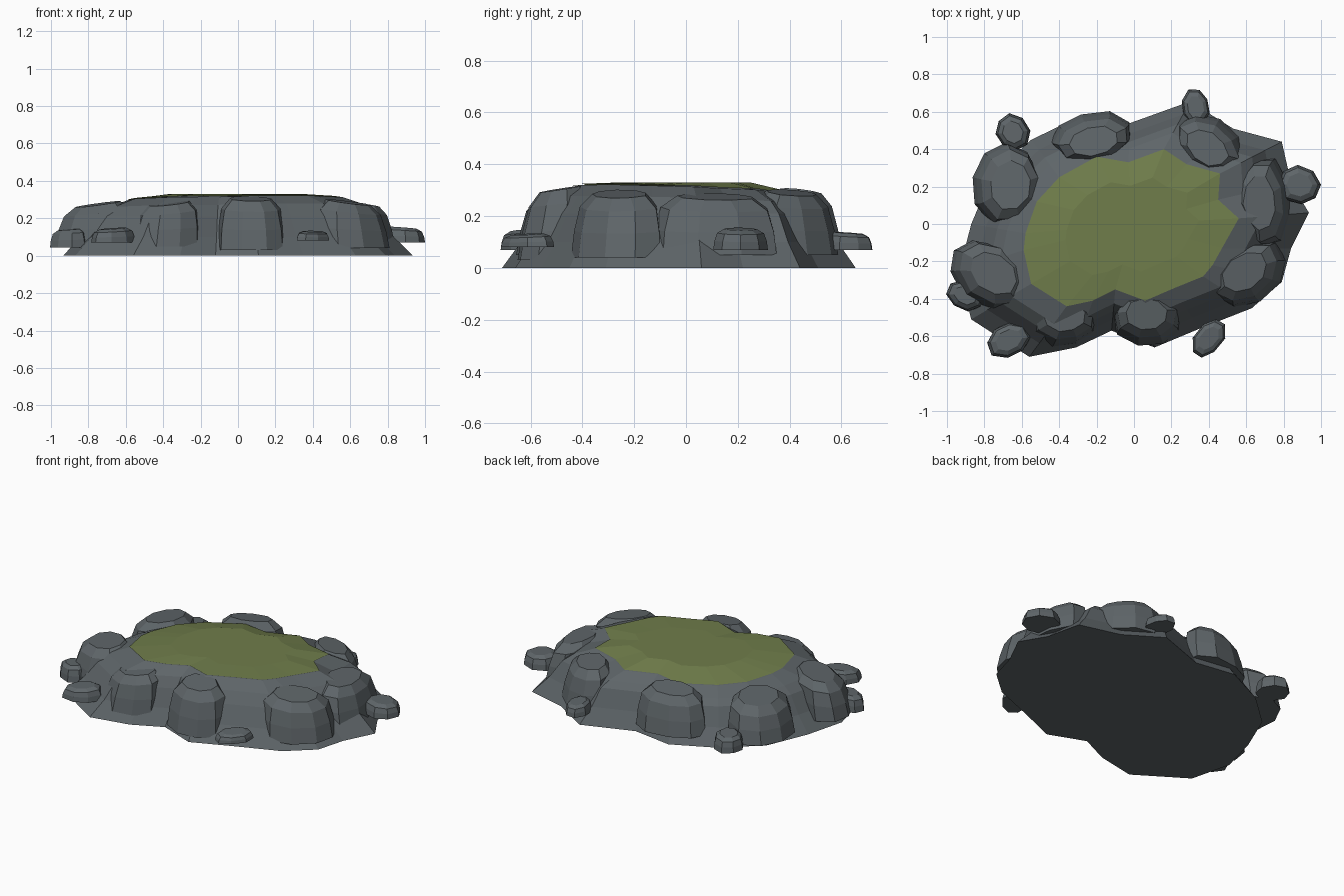
import bpy, bmesh, math, random
from mathutils import Vector

if "Cube" in bpy.data.objects:
    bpy.data.objects.remove(bpy.data.objects["Cube"])

random.seed(4)

def material(name, rgb):
    m = bpy.data.materials.new(name)
    m.diffuse_color = (*rgb, 1)
    m.use_nodes = True
    m.node_tree.nodes["Principled BSDF"].inputs["Base Color"].default_value = m.diffuse_color
    return m

rock = material("rock", (0.112, 0.13, 0.14))
grass = material("grass", (0.16, 0.205, 0.07))

def loft(name, rings, mat, tip=None, closed=True):
    """Skin a stack of rings; fan the top to a tip point or cap it flat."""
    bm = bmesh.new()
    vs = [[bm.verts.new(p) for p in r] for r in rings]
    n = len(rings[0])
    for a, b in zip(vs, vs[1:]):
        for i in range(n):
            j = (i + 1) % n
            bm.faces.new((a[i], a[j], b[j], b[i]))
    if closed:
        bm.faces.new(vs[0][::-1])
    if tip is None:
        bm.faces.new(vs[-1])
    else:
        t = bm.verts.new(tip)
        for i in range(n):
            bm.faces.new((vs[-1][i], vs[-1][(i + 1) % n], t))
    bmesh.ops.recalc_face_normals(bm, faces=bm.faces)
    me = bpy.data.meshes.new(name)
    bm.to_mesh(me)
    bm.free()
    me.materials.append(mat)
    ob = bpy.data.objects.new(name, me)
    bpy.context.collection.objects.link(ob)
    return ob

# outlines: foot of the mound and edge of the grass, matched point for point
foot = [(.935, .06), (.84, .22), (.79, .44), (.53, .51), (.30, .655), (-.02, .54),
        (-.28, .58), (-.55, .45), (-.76, .26), (-.87, 0), (-.935, -.25), (-.87, -.51),
        (-.56, -.71), (-.31, -.66), (-.12, -.57), (.11, -.66), (.35, -.56),
        (.63, -.45), (.79, -.31), (.84, -.13)]
edge = [(.56, .03), (.45, .13), (.46, .27), (.28, .32), (.16, .40), (-.03, .33),
        (-.20, .36), (-.40, .25), (-.52, .12), (-.58, -.05), (-.59, -.14), (-.55, -.32),
        (-.36, -.44), (-.22, -.41), (-.10, -.35), (.06, -.41), (.21, -.345),
        (.37, -.28), (.42, -.22), (.47, -.13)]

def edge_z(p):
    return 0.305 + 0.02 * p[0] - 0.04 * p[1]

def between(t, z):
    return [(f[0] + (e[0] - f[0]) * t, f[1] + (e[1] - f[1]) * t, z(e))
            for f, e in zip(foot, edge)]

def inner(s, z):
    return [(e[0] * s, e[1] * s, z) for e in edge]

# rock mound
loft("rock_mound",
     [between(0, lambda e: 0), between(.27, lambda e: .10),
      between(.48, lambda e: .21), between(.66, lambda e: edge_z(e) - .045),
      between(1, lambda e: edge_z(e) - .002), inner(.6, .318)], rock, (0, 0, .318))

# grass cap
loft("grass_top", [between(1, lambda e: edge_z(e) + .002), inner(.62, .33)],
     grass, (0, 0, .33), closed=False)

def boulder(name, cx, cy, rx, ry, deg, z0, z1, sides):
    """Chamfered stone, leaning in to the mound, its top sloping outward."""
    a = math.radians(deg)
    wob = [random.uniform(.94, 1.06) for _ in range(sides)]
    out = Vector((cx, cy, 0)).normalized()
    lean, tilt = (.03, .16) if z1 > .2 else (0, .08)
    rings = []
    for s, h in ((1, 0), (.96, .42), (.86, .8), (.6, 1)):
        ring = []
        for i in range(sides):
            t = 2 * math.pi * (i + .5) / sides
            u, v = rx * s * wob[i] * math.cos(t), ry * s * wob[i] * math.sin(t)
            d = Vector((u * math.cos(a) - v * math.sin(a),
                        u * math.sin(a) + v * math.cos(a), 0))
            p = Vector((cx, cy, z0 + (z1 - z0) * h)) + d - out * lean * h
            p.z -= tilt * h * d.dot(out)
            ring.append(p)
        rings.append(ring)
    loft(name, rings, rock)

# large boulders round the rim
large = [(-.69, .22, .185, .22, -10, .05, .275), (-.78, -.27, .235, .165, -35, .05, .275),
         (-.39, -.515, .185, .14, -5, .05, .28), (.07, -.51, .19, .14, -5, .03, .305),
         (.62, -.27, .22, .15, 35, .04, .285), (.70, .12, .145, .25, 5, .05, .275),
         (.41, .43, .205, .14, -35, .05, .29), (-.23, .47, .225, .13, 8, .05, .295)]
for k, b in enumerate(large):
    boulder(f"boulder_{k + 1}", *b, 9)

# small stones at the foot
small = [(-.65, .49, .10, .09, 120, .05, .14), (.33, .625, .075, .10, 5, .07, .135),
         (.885, .21, .12, .105, -20, .07, .15), (.40, -.61, .12, .075, 55, .08, .13),
         (-.67, -.62, .125, .095, 25, .07, .145), (-.90, -.38, .105, .08, -20, .045, .14)]
for k, b in enumerate(small):
    boulder(f"small_stone_{k + 1}", *b, 8)
